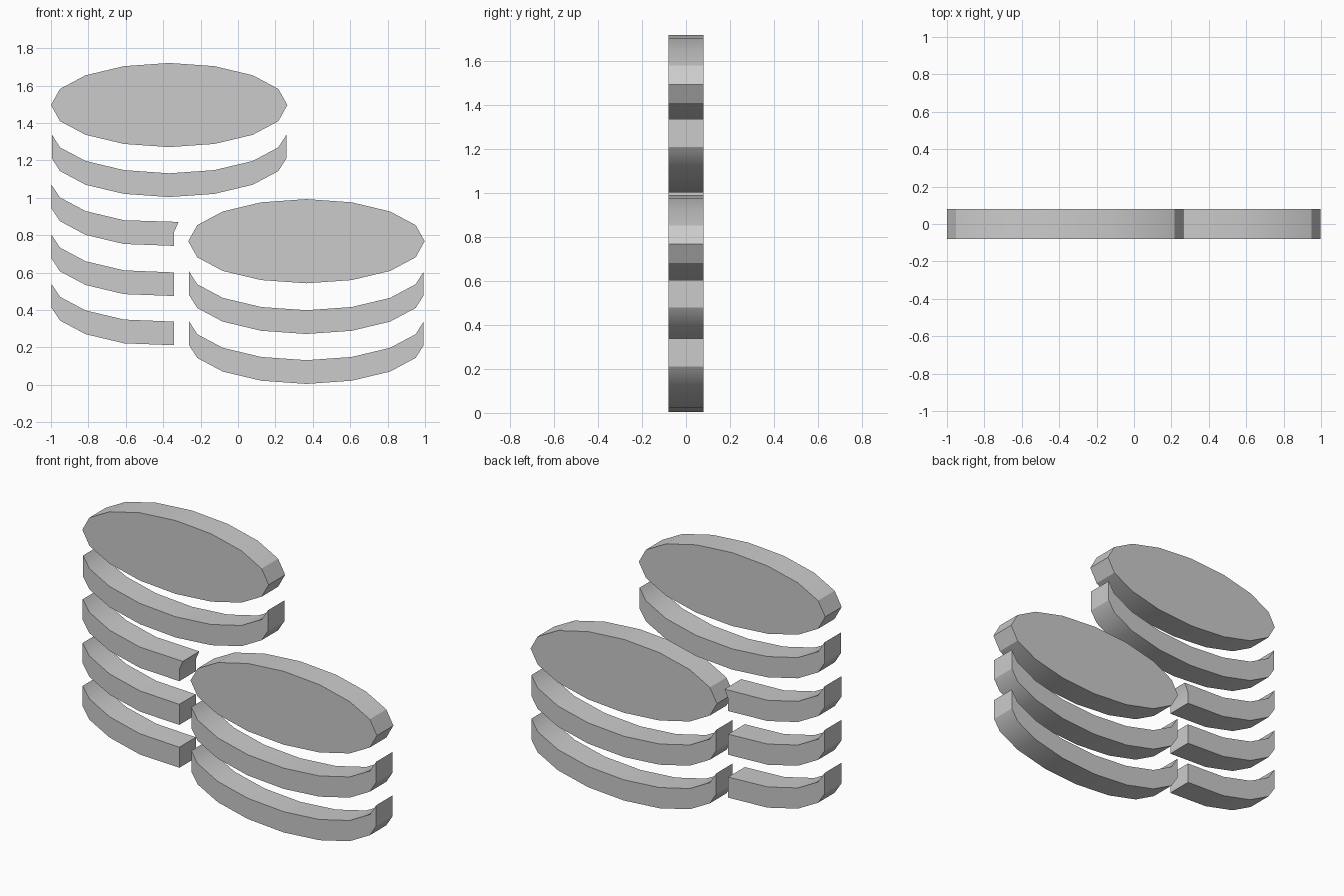
import bpy, bmesh, math

cube = bpy.data.objects.get("Cube")
if cube:
    bpy.data.objects.remove(cube)

RX, RZ = 0.632, 0.225      # disc radii
DEPTH = 0.08               # half thickness
BAND = 0.127               # band height
LEFT_X, RIGHT_X = -0.368, 0.366
STEP = math.pi / 8         # sixteen sides

grey = bpy.data.materials.new("plain_grey")
grey.use_nodes = True
grey.diffuse_color = (0.6, 0.6, 0.6, 1)
grey.node_tree.nodes["Principled BSDF"].inputs["Base Color"].default_value = (0.6, 0.6, 0.6, 1)


def extrude_outline(name, outline):
    """Turn an x-z outline into a slab centred on y = 0."""
    bm = bmesh.new()
    face = bm.faces.new([bm.verts.new((x, -DEPTH, z)) for x, z in outline])
    slab = bmesh.ops.extrude_face_region(bm, geom=[face])
    moved = [v for v in slab["geom"] if isinstance(v, bmesh.types.BMVert)]
    bmesh.ops.translate(bm, verts=moved, vec=(0, 2 * DEPTH, 0))
    bmesh.ops.recalc_face_normals(bm, faces=bm.faces)
    mesh = bpy.data.meshes.new(name)
    bm.to_mesh(mesh)
    bm.free()
    mesh.materials.append(grey)
    obj = bpy.data.objects.new(name, mesh)
    bpy.context.collection.objects.link(obj)
    bpy.ops.object.select_all(action="DESELECT")
    obj.select_set(True)
    bpy.context.view_layer.objects.active = obj
    bpy.ops.object.shade_smooth_by_angle(angle=math.radians(30))


def arc(cx, cz, first, last):
    return [(cx + RX * math.cos(i * STEP), cz + RZ * math.sin(i * STEP))
            for i in range(first, last)]


def full_band(name, cx, cz):
    """Lower rim of a whole coin, with upright ends."""
    end = RX - 0.005
    top = [(cx - end, cz - 0.018)] + arc(cx, cz, 9, 16) + [(cx + end, cz - 0.018)]
    extrude_outline(name, top + [(x, z - BAND) for x, z in reversed(top)])


def cut_band(name, cz, end):
    """Rim of a coin partly hidden by the front stack, closed by its cut end."""
    top = [(LEFT_X - RX + 0.003, cz - 0.018)] + arc(LEFT_X, cz, 9, 12)
    bottom = [(x, z - BAND) for x, z in reversed(top)]
    extrude_outline(name, top + [(x, cz + dz) for x, dz in end] + bottom)


# Top discs
extrude_outline("upper_disc", arc(LEFT_X, 1.496, 0, 16))
extrude_outline("lower_disc", arc(RIGHT_X, 0.768, 0, 16))

# Whole rims
full_band("upper_stack_rim", LEFT_X, 1.356)
full_band("lower_stack_rim_top", RIGHT_X, 0.624)
full_band("lower_stack_rim_bottom", RIGHT_X, 0.357)

# Shortened rims behind the lower stack
straight_end = [(-0.342, -0.219), (-0.342, -0.345)]
hooked_end = [(-0.318, -0.217), (-0.342, -0.272), (-0.342, -0.345)]
cut_band("cut_rim_top", 1.088, hooked_end)
cut_band("cut_rim_middle", 0.82, straight_end)
cut_band("cut_rim_bottom", 0.557, straight_end)
